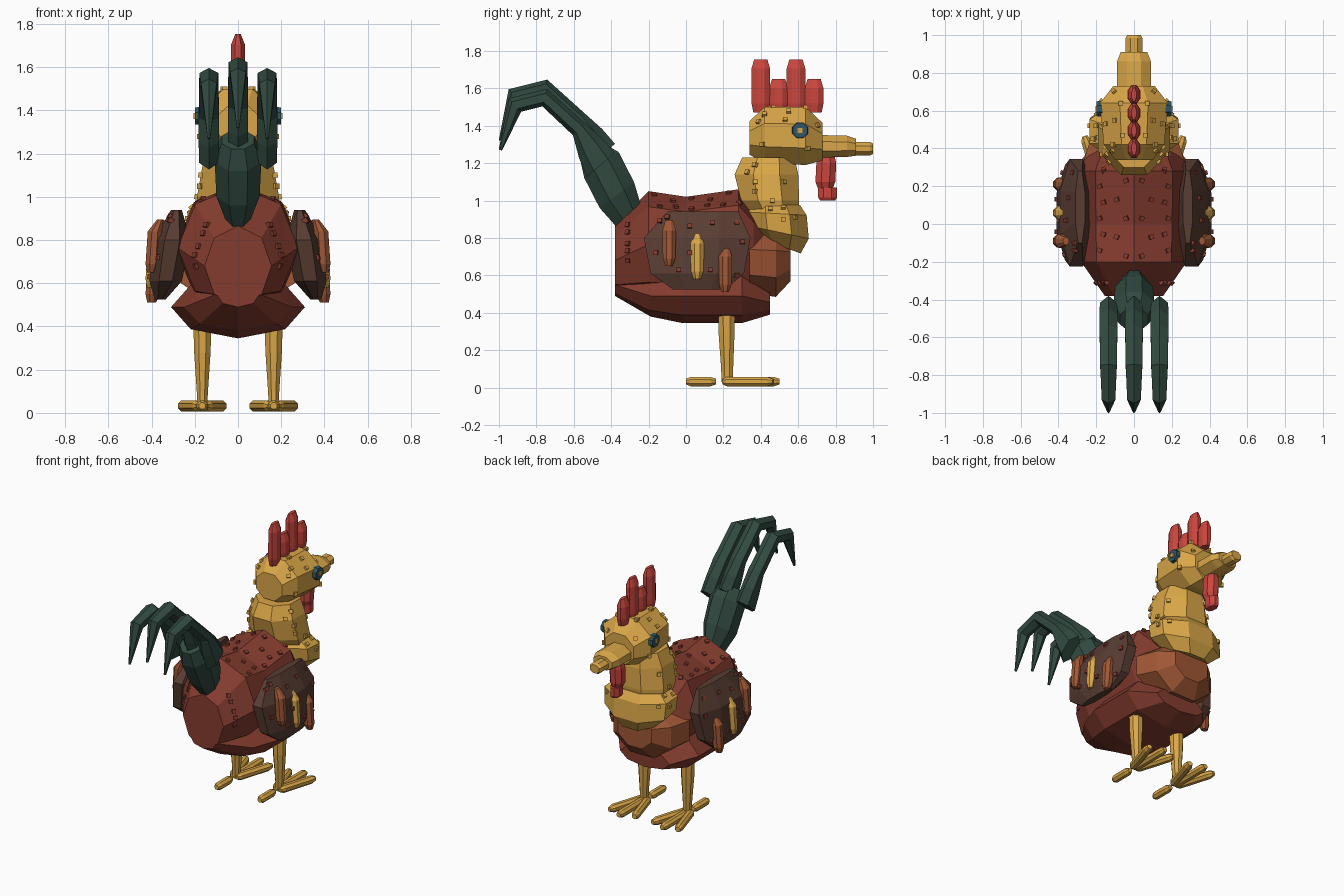
import bpy, bmesh, math
from mathutils import Vector, Matrix
from mathutils.bvhtree import BVHTree

if "Cube" in bpy.data.objects:
    bpy.data.objects.remove(bpy.data.objects["Cube"])


def material(name, hexcode):
    srgb = [int(hexcode[i:i + 2], 16) / 255 for i in (0, 2, 4)]
    lin = [c / 12.92 if c < 0.04 else ((c + 0.055) / 1.055) ** 2.4 for c in srgb]
    m = bpy.data.materials.new(name)
    m.diffuse_color = (*lin, 1)
    m.use_nodes = True
    m.node_tree.nodes["Principled BSDF"].inputs["Base Color"].default_value = m.diffuse_color
    return m


RUST = material("rust_red", "853C2F")
BROWN = material("dark_brown", "593D33")
COPPER = material("copper", "A05735")
GOLD = material("gold", "DAA748")
GREEN = material("dark_green", "324B41")
RED = material("comb_red", "CA463E")
TEAL = material("teal", "315766")


def finish(name, bm, mat):
    bmesh.ops.recalc_face_normals(bm, faces=bm.faces)
    me = bpy.data.meshes.new(name)
    bm.to_mesh(me)
    bm.free()
    me.materials.append(mat)
    ob = bpy.data.objects.new(name, me)
    bpy.context.collection.objects.link(ob)
    return ob


def tube(name, sections, mat, x=0, n=8, side=1, pivot=None, turn=0, ridge=False):
    """Faceted loft; section = y, z, x radius, other radius, tilt of that radius from y, x shift.
    With ridge, corners instead of flats sit on the axes."""
    bm = bmesh.new()
    k = 1 if ridge else 1 / math.cos(math.pi / n)
    rings = []
    for y, z, rx, rv, tilt, *dx in sections:
        t = math.radians(tilt)
        ring = []
        for i in range(n):
            a = 2 * math.pi * (i + (0 if ridge else 0.5)) / n
            u, v = rx * k * math.cos(a), rv * k * math.sin(a)
            co = Vector((x + (dx[0] if dx else 0) + u, y + v * math.cos(t), z + v * math.sin(t)))
            if pivot:
                co = Matrix.Rotation(math.radians(turn), 3, 'Z') @ (co - pivot) + pivot
            co.x *= side
            ring.append(bm.verts.new(co))
        rings.append(ring)
    for a, b in zip(rings, rings[1:]):
        for i in range(n):
            bm.faces.new((a[i], a[(i + 1) % n], b[(i + 1) % n], b[i]))
    bm.faces.new(rings[0])
    bm.faces.new(rings[-1])
    return finish(name, bm, mat)


def studs(name, target, rays, mat, size=0.024):
    """Small cubes seated where rays (start, direction) hit the target."""
    me = target.data
    tree = BVHTree.FromPolygons([v.co for v in me.vertices], [p.vertices[:] for p in me.polygons])
    bm = bmesh.new()
    for start, direction in rays:
        hit, normal, _, _ = tree.ray_cast(Vector(start), Vector(direction))
        if hit:
            rot = normal.to_track_quat('Z', 'Y').to_matrix().to_4x4()
            bmesh.ops.create_cube(bm, size=size, matrix=Matrix.Translation(hit) @ rot)
    finish(name, bm, mat)


def from_sides(points):
    return [((s * 2, y, z), (-s, 0, 0)) for y, z in points for s in (-1, 1)]


def from_above(points):
    return [((s * x, y, 3), (0, 0, -1)) for x, y in points for s in (-1, 1)]


# Body, belly and breast
body = tube("body", [(-.38, .68, .155, .185, 90), (-.2, .765, .28, .285, 90), (0, .745, .285, .275, 90),
                     (.28, .77, .29, .29, 90), (.36, .73, .25, .22, 90), (.44, .68, .16, .14, 90)],
            RUST, ridge=True)
tube("belly", [(-.38, .55, .1, .06, 90), (-.19, .49, .25, .11, 90), (-.02, .49, .31, .145, 90),
               (.3, .49, .31, .145, 90), (.45, .455, .19, .065, 90)], RUST, ridge=True)
tube("breast", [(.34, .67, .265, .165, 90), (.48, .66, .22, .175, 90), (.56, .68, .13, .11, 90)], COPPER)

# Neck and head
collar = tube("neck_collar", [(.51, .755, .14, .11, -20), (.5, .83, .23, .16, -12),
                              (.49, .93, .235, .155, -3), (.48, .975, .18, .13, 0)], GOLD)
neck = tube("neck", [(.47, .94, .18, .13, 0), (.45, 1.0, .19, .155, 0), (.43, 1.14, .165, .17, 0),
                     (.44, 1.23, .13, .14, 0)], GOLD)
head = tube("head", [(.34, 1.335, .1, .09, 90), (.42, 1.35, .16, .15, 90),
                     (.64, 1.345, .18, .155, 90), (.73, 1.315, .11, .1, 90)], GOLD)
tube("beak", [(.71, 1.29, .09, .06, 90), (.86, 1.29, .09, .057, 90), (.91, 1.285, .07, .045, 90)], GOLD)
tube("beak_tip", [(.89, 1.277, .044, .036, 90), (.985, 1.277, .044, .036, 90), (1, 1.277, .036, .028, 90)], GOLD)

# Comb lobes and wattle
for i, (y, top) in enumerate([(.4, 1.755), (.495, 1.65), (.588, 1.755), (.685, 1.65)]):
    tube(f"comb_lobe_{i + 1}", [(y, 1.47, .025, .04, 0), (y, 1.52, .034, .05, 0),
                                (y, top - .05, .032, .05, 0), (y, top, .012, .035, 0)], RED)
tube("wattle", [(.75, 1.26, .025, .04, 0), (.75, 1.2, .045, .053, 0), (.745, 1.1, .045, .053, 0),
                (.745, 1.065, .03, .04, 0)], RED)
tube("wattle_tip", [(.757, 1.07, .035, .05, 0), (.757, 1.015, .035, .05, 0), (.757, 1.0, .025, .04, 0)], RED)

# Tail base and three curved feathers
tube("tail_base", [(-.31, .925, .06, .09, 43), (-.37, 1.03, .1, .115, 37), (-.452, 1.19, .108, .115, 37),
                   (-.505, 1.265, .075, .075, 35)], GREEN)
for label, x, dz in (("left", -.135, -.05), ("middle", 0, 0), ("right", .135, -.05)):
    tube(f"tail_feather_{label}",
         [(-.455, 1.24 + dz, .046, .085, 40), (-.51, 1.33 + dz, .047, .07, 40), (-.57, 1.43 + dz, .047, .04, 42),
          (-.755, 1.6 + dz, .044, .042, 75), (-.915, 1.56 + dz, .036, .042, 133),
          (-.992, 1.32 + dz, .006, .008, 164)], GREEN, x=x, n=6)

for side, label in ((-1, "left"), (1, "right")):
    # Wing with three raised feathers
    wing = tube(f"wing_{label}", [(.07, .525, .025, .14, 0, .36), (.06, .61, .075, .25, 0, .335),
                                  (.06, .8, .085, .285, 0, .305), (.09, .94, .025, .19, 0, .285)],
                BROWN, side=side)
    for i, (y, z, mat) in enumerate([(-.09, .65, COPPER), (.06, .58, GOLD), (.21, .51, COPPER)]):
        tube(f"wing_feather_{label}_{i + 1}",
             [(y, z, .02, .018, 0, .4), (y, z + .04, .033, .034, 0, .395), (y, z + .19, .033, .036, 0, .385),
              (y, z + .245, .015, .02, 0, .36)], mat, side=side)
    studs(f"wing_studs_{label}", wing,
          [((side * 2, y, z), (-side, 0, 0)) for y, z in
           [(-.14, .89), (-.1, .91), (.02, .86), (.14, .88), (.27, .88), (.3, .78), (.27, .6),
            (.02, .72), (-.04, .63), (.13, .63), (-.16, .72)]], RUST)

    # Eye disc with a gold pupil
    for part, r, x0, x1, mat in (("eye", .047, .165, .198, TEAL), ("pupil", .021, .19, .205, GOLD)):
        n = 8 if part == "eye" else 4
        bm = bmesh.new()
        bmesh.ops.create_cone(bm, cap_ends=True, segments=n, radius1=r, radius2=r * .9,
                              depth=x1 - x0, matrix=Matrix.Translation((side * (x0 + x1) / 2, .61, 1.375))
                              @ Matrix.Rotation(side * math.pi / 2, 4, 'Y') @ Matrix.Rotation(math.pi / n, 4, 'Z'))
        finish(f"{part}_{label}", bm, mat)

    # Leg, three front toes and one back toe
    tube(f"leg_{label}", [(.22, .03, .022, .03, 0), (.22, .1, .026, .032, 0), (.217, .28, .038, .042, 0),
                          (.217, .42, .042, .045, 0)], GOLD, x=.165, side=side)
    ankle = Vector((.165, .15, 0))
    for i, (turn, y0, y1) in enumerate([(-17, .2, .48), (0, .2, .5), (17, .2, .48), (0, 0, .16)]):
        tube(f"toe_{label}_{i + 1}", [(y0, .032, .015, .015, 90), (y0 + .025, .032, .026, .025, 90),
                                      (y1 - .03, .032, .026, .025, 90), (y1, .032, .015, .015, 90)],
             GOLD, x=.165, side=side, pivot=ankle, turn=turn)

# Studs scattered over body, neck and head
studs("body_studs", body,
      from_above([(.04 + .05 * (i % 2), -.17 + .1 * i) for i in range(5)] +
                 [(.18 - .02 * (i % 2), -.14 + .085 * i) for i in range(6)]) +
      from_sides([(-.31, z) for z in (.68, .73, .77, .83, .87)]), RUST)
studs("neck_studs", neck, from_sides([(.33, 1.15), (.37, 1.19), (.37, 1.1), (.37, 1.05), (.52, 1.1), (.46, 1.0)]), GOLD)
studs("collar_studs", collar, from_sides([(.45, .95), (.52, .96), (.52, .9), (.58, .91)]), GOLD)
studs("head_studs", head, from_sides([(.39, 1.42), (.41, 1.3), (.65, 1.28), (.7, 1.4), (.53, 1.43)]) +
      from_above([(.06, .47), (.1, .55), (.07, .64), (.11, .42)]), GOLD)
